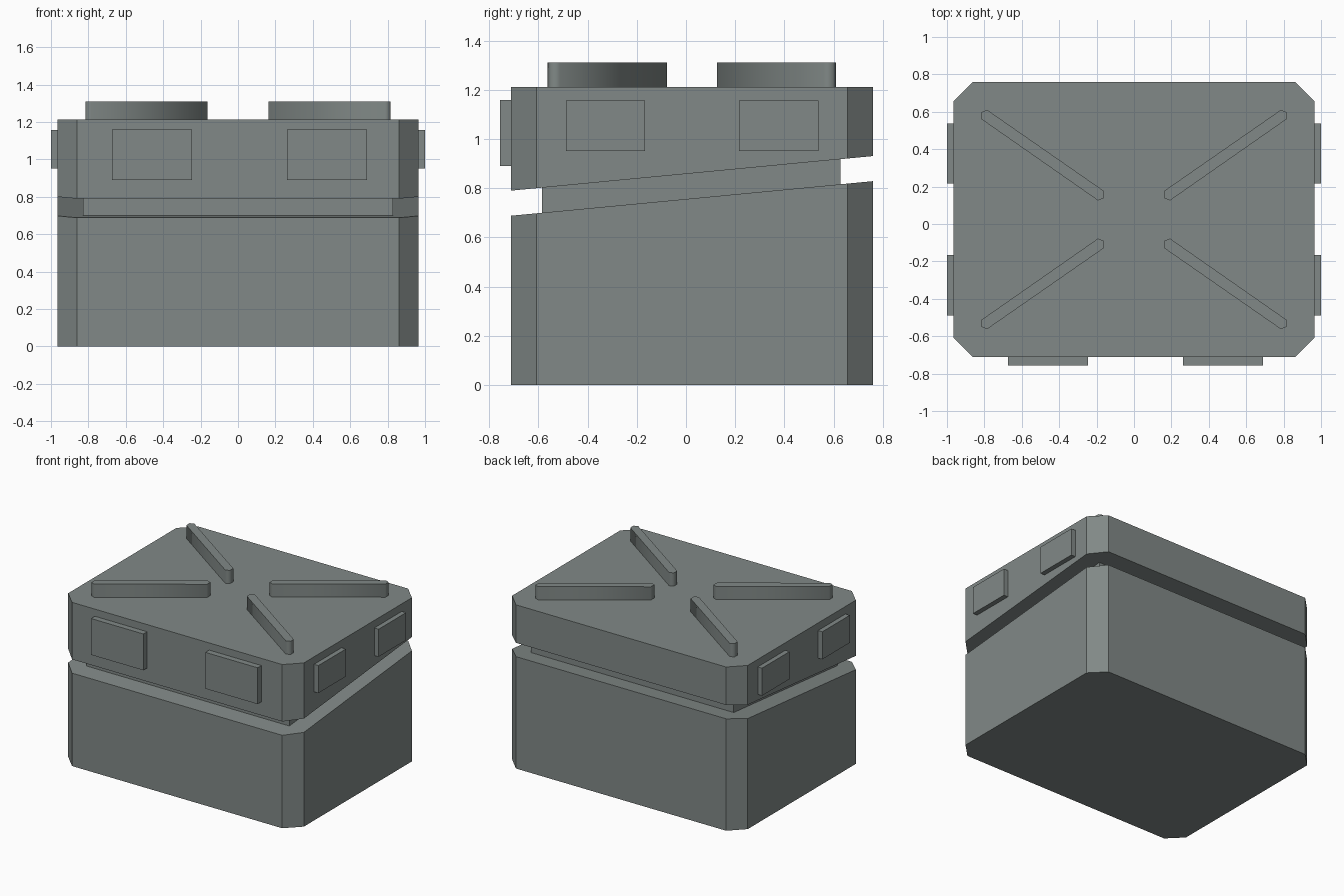
import bpy, bmesh

if "Cube" in bpy.data.objects:
    bpy.data.objects.remove(bpy.data.objects["Cube"])

mat = bpy.data.materials.new("grey_green_metal")
mat.diffuse_color = (0.22, 0.25, 0.242, 1)
mat.use_nodes = True
mat.node_tree.nodes["Principled BSDF"].inputs["Base Color"].default_value = mat.diffuse_color

CY = 0.024            # mid-line of the case in y
SLOPE = 0.0955        # tilt of the lid seam


def seam(z_front):
    """Height of a tilted seam plane, given its height at the front face."""
    return lambda x, y: z_front + SLOPE * (y + 0.712)


def flat(z):
    return lambda x, y: z


def prism(name, outline, bottom, top):
    """Closed prism over an outline, with height functions for both caps."""
    bm = bmesh.new()
    lo = [bm.verts.new((x, y, bottom(x, y))) for x, y in outline]
    hi = [bm.verts.new((x, y, top(x, y))) for x, y in outline]
    n = len(outline)
    bm.faces.new(lo[::-1])
    bm.faces.new(hi)
    for i in range(n):
        j = (i + 1) % n
        bm.faces.new((lo[i], lo[j], hi[j], hi[i]))
    bmesh.ops.recalc_face_normals(bm, faces=bm.faces)
    me = bpy.data.meshes.new(name)
    bm.to_mesh(me)
    bm.free()
    me.materials.append(mat)
    ob = bpy.data.objects.new(name, me)
    bpy.context.collection.objects.link(ob)
    return ob


def rect(x0, x1, y0, y1):
    return [(x0, y0), (x1, y0), (x1, y1), (x0, y1)]


# Case outline with chamfered corners
X, Y0, Y1, C = 0.965, -0.712, 0.76, 0.104
case = [(-X + C, Y0), (X - C, Y0), (X, Y0 + C), (X, Y1 - C),
        (X - C, Y1), (-X + C, Y1), (-X, Y1 - C), (-X, Y0 + C)]

# Body, recessed neck and lid
prism("case_body", case, flat(0), seam(0.688))
prism("case_neck", rect(-0.83, 0.83, -0.585, 0.627), seam(0.68), seam(0.80))
prism("case_lid", case, seam(0.79), flat(1.212))

# Four diagonal ribs on the lid, mirrored about both mid-lines
rib = [(0.163, 0.138), (0.193, 0.126), (0.815, 0.56),
       (0.815, 0.598), (0.785, 0.61), (0.163, 0.178)]
for sx in (-1, 1):
    for sy in (-1, 1):
        pts = [(sx * x, CY + sy * (y - CY)) for x, y in rib]
        ob = prism("lid_rib", pts, flat(1.20), flat(1.31))
        bpy.ops.object.select_all(action='DESELECT')
        ob.select_set(True)
        bpy.context.view_layer.objects.active = ob
        bpy.ops.object.shade_smooth_by_angle(angle=1.2)

# Front plates
for x in (-0.46, 0.476):
    prism("front_plate", rect(x - 0.214, x + 0.214, -0.756, -0.70),
          flat(0.89), flat(1.159))

# Side plates
for s in (-1, 1):
    for y in (-0.327, 0.377):
        x0, x1 = sorted((s * 0.95, s * 1.0))
        prism("side_plate", rect(x0, x1, y - 0.161, y + 0.161),
              flat(0.952), flat(1.156))
